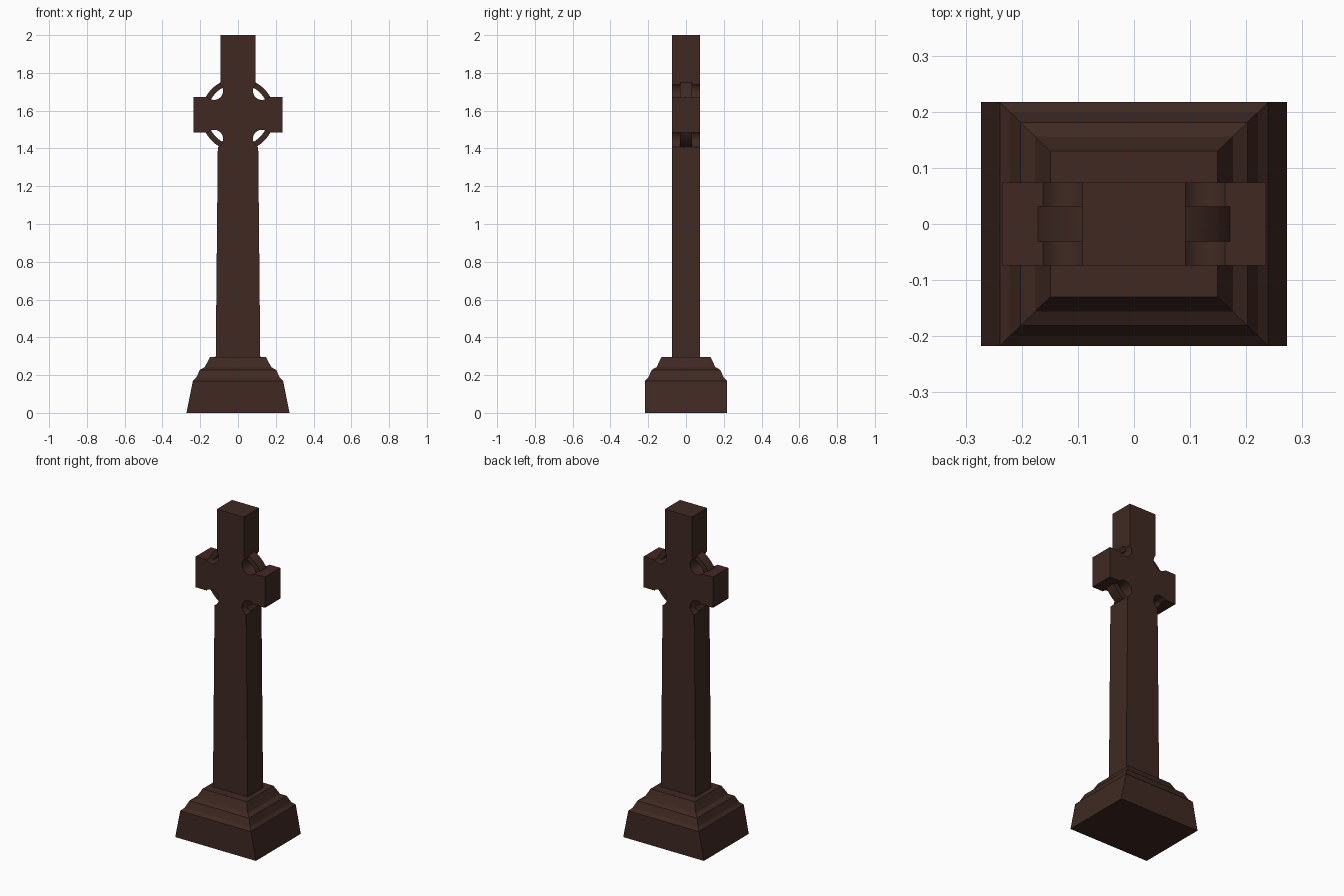
import bpy, bmesh, math

if "Cube" in bpy.data.objects:
    bpy.data.objects.remove(bpy.data.objects["Cube"])

stone = bpy.data.materials.new("dark_stone")
stone.diffuse_color = (0.05, 0.022, 0.016, 1)
stone.use_nodes = True
stone.node_tree.nodes["Principled BSDF"].inputs["Base Color"].default_value = stone.diffuse_color


def make(name, bm, smooth=None):
    bmesh.ops.recalc_face_normals(bm, faces=bm.faces)
    me = bpy.data.meshes.new(name)
    bm.to_mesh(me)
    bm.free()
    ob = bpy.data.objects.new(name, me)
    bpy.context.collection.objects.link(ob)
    me.materials.append(stone)
    if smooth:
        bpy.ops.object.select_all(action='DESELECT')
        ob.select_set(True)
        bpy.context.view_layer.objects.active = ob
        bpy.ops.object.shade_smooth_by_angle(angle=math.radians(smooth))
    return ob


def loft(name, sections):
    """Stack of rectangles (half x, half y, z) skinned into a closed solid."""
    bm = bmesh.new()
    rings = [[bm.verts.new((sx * x, sy * y, z))
              for sx, sy in ((-1, -1), (1, -1), (1, 1), (-1, 1))]
             for x, y, z in sections]
    for a, b in zip(rings, rings[1:]):
        for i in range(4):
            j = (i + 1) % 4
            bm.faces.new((a[i], a[j], b[j], b[i]))
    bm.faces.new(rings[0][::-1])
    bm.faces.new(rings[-1])
    return make(name, bm)


def arc(cx, cz, r, a0, a1, n=20):
    return [(cx + r * math.cos(a0 + (a1 - a0) * i / n),
             cz + r * math.sin(a0 + (a1 - a0) * i / n)) for i in range(n + 1)]


# Plinth with moulded shoulder
moulding = [(0, 0.17), (0.018, 0.187), (0.037, 0.228), (0.063, 0.242), (0.09, 0.295)]
loft("plinth", [(0.273, 0.217, 0)] + [(0.239 - d, 0.217 - d * 0.97, z) for d, z in moulding])

# Cross: right half of outline with round armpits, mirrored and extruded
ZC, ARM, HALF, TOP_W, NECK_W, DEPTH = 1.578, 0.235, 0.094, 0.092, 0.107, 0.074
C, R = 0.127, 0.048
s = math.asin((C - HALF) / R)
top_end = -math.pi - math.acos((C - TOP_W) / R)
low_start = math.pi + math.acos((C - NECK_W) / R)
right = [(0.118, 0.28)]
right += arc(C, ZC - C, R, low_start, s)
right += [(ARM, ZC - HALF), (ARM, ZC + HALF)]
right += arc(C, ZC + C, R, -s, top_end)
right += [(TOP_W, 2.0)]
outline = right + [(-x, z) for x, z in reversed(right)]
bm = bmesh.new()
face = bm.faces.new([bm.verts.new((x, -DEPTH, z)) for x, z in outline])
ext = bmesh.ops.extrude_face_region(bm, geom=[face], use_keep_orig=True)
bmesh.ops.translate(bm, vec=(0, 2 * DEPTH, 0),
                    verts=[v for v in ext["geom"] if isinstance(v, bmesh.types.BMVert)])
make("cross_shaft", bm, 30)

# Ring through the arms
N = 64
bm = bmesh.new()
loops = []
for i in range(N):
    a = 2 * math.pi * i / N
    loops.append([bm.verts.new((r * math.cos(a), y, ZC + r * math.sin(a)))
                  for r, y in ((0.165, -0.031), (0.195, -0.031), (0.195, 0.031), (0.165, 0.031))])
for i in range(N):
    a, b = loops[i], loops[(i + 1) % N]
    for k in range(4):
        m = (k + 1) % 4
        bm.faces.new((a[k], a[m], b[m], b[k]))
make("ring", bm, 30)
